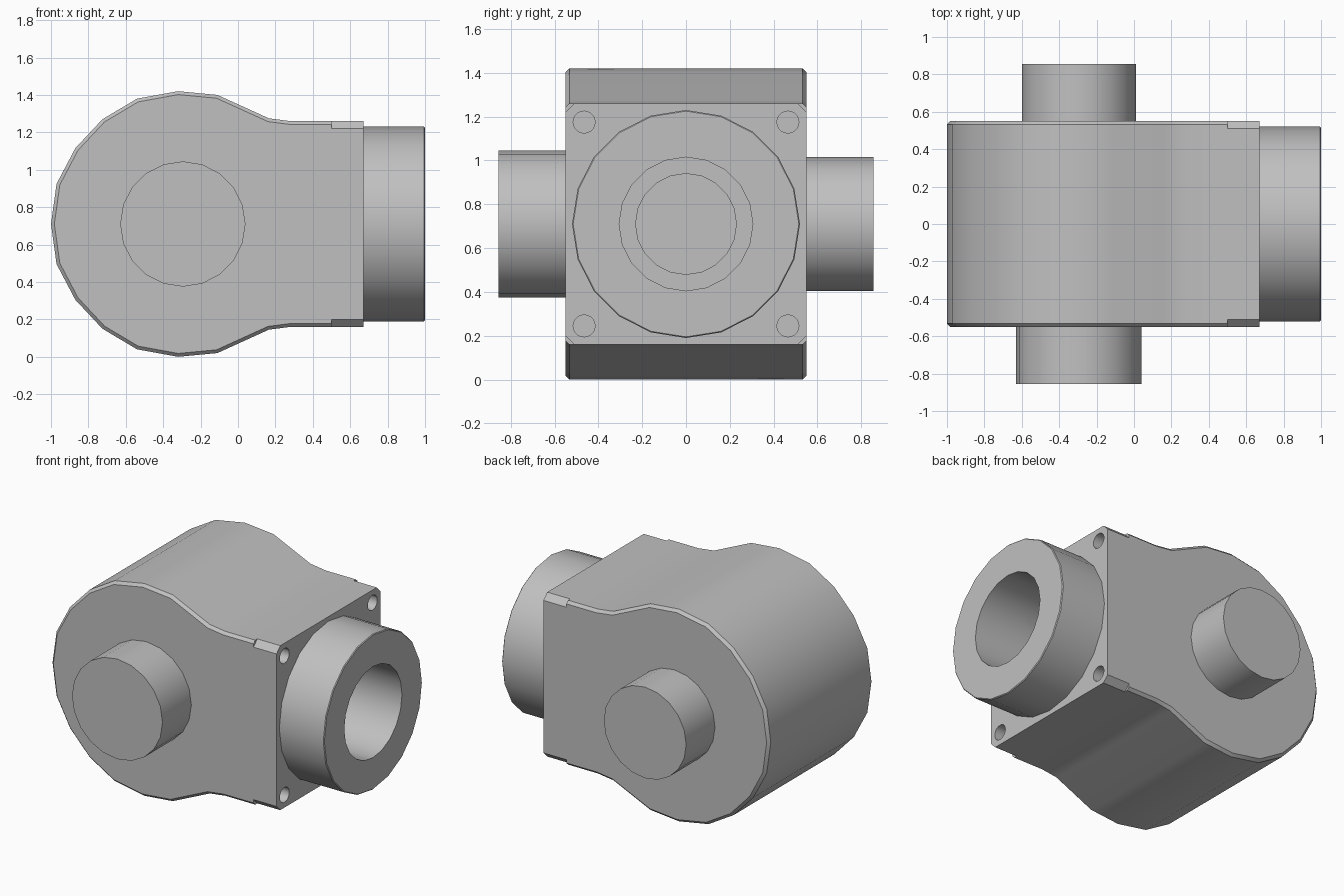
import bpy, bmesh, math
from mathutils import Matrix, Vector

if "Cube" in bpy.data.objects:
    bpy.data.objects.remove(bpy.data.objects["Cube"])

MID = 0.71      # height of all axes
SIDES = 20

grey = bpy.data.materials.new("plain grey")
grey.use_nodes = True
colour = (0.53, 0.53, 0.53, 1)
grey.diffuse_color = colour
grey.node_tree.nodes["Principled BSDF"].inputs["Base Color"].default_value = colour


def make_object(name, bm):
    bmesh.ops.recalc_face_normals(bm, faces=bm.faces)
    mesh = bpy.data.meshes.new(name)
    bm.to_mesh(mesh)
    bm.free()
    mesh.materials.append(grey)
    obj = bpy.data.objects.new(name, mesh)
    bpy.context.collection.objects.link(obj)
    return obj


def lathe(bm, profile, centre, axis, sides=SIDES):
    """Closed turned solid; profile is (distance, radius) along x or y."""
    rings = []
    for d, r in profile:
        ring = []
        for i in range(sides):
            a = math.tau * i / sides
            u, w = r * math.cos(a), r * math.sin(a)
            offset = Vector((d, u, w)) if axis == "x" else Vector((u, d, w))
            ring.append(bm.verts.new(Vector(centre) + offset))
        rings.append(ring)
    for lower, upper in zip(rings, rings[1:]):
        for i in range(sides):
            j = (i + 1) % sides
            bm.faces.new((lower[i], lower[j], upper[j], upper[i]))
    bm.faces.new(rings[0])
    bm.faces.new(rings[-1])


def turned(name, profile, centre, axis):
    bm = bmesh.new()
    lathe(bm, profile, centre, axis)
    return make_object(name, bm)


def prism(points, direction):
    """Extrude an outline of 3D points."""
    bm = bmesh.new()
    face = bm.faces.new([bm.verts.new(p) for p in points])
    result = bmesh.ops.extrude_face_region(bm, geom=[face])
    moved = [g for g in result["geom"] if isinstance(g, bmesh.types.BMVert)]
    bmesh.ops.translate(bm, verts=moved, vec=direction)
    return bm


# Rounded housing with chamfered side outlines
upper = [(-0.97, 0.215), (-0.87, 0.405), (-0.725, 0.56), (-0.54, 0.67),
         (-0.32, 0.71), (-0.11, 0.69), (0.165, 0.565), (0.28, 0.55), (0.6, 0.55)]
outline = [(-1.0, 0)] + upper + [(x, -z) for x, z in reversed(upper)]
bm = prism([(x, -0.55, MID + z) for x, z in outline], (0, 1.1, 0))
rims = [e for e in bm.edges if abs(e.verts[0].co.y - e.verts[1].co.y) < 0.01]
bmesh.ops.bevel(bm, geom=rims, offset=0.018, segments=1, affect="EDGES")
bmesh.ops.bisect_plane(bm, geom=bm.verts[:] + bm.edges[:] + bm.faces[:],
                       plane_co=(0.5, 0, 0), plane_no=(1, 0, 0), clear_outer=True)
bmesh.ops.holes_fill(bm, edges=[e for e in bm.edges if e.is_boundary])
housing = make_object("housing", bm)

# Square flange with cut corners
h, c = 0.55, 0.04
corners = [(h, h - c), (h - c, h), (c - h, h), (-h, h - c),
           (-h, c - h), (c - h, -h), (h - c, -h), (h, c - h)]
flange = make_object("flange", prism([(0.5, y, MID + z) for y, z in corners], (0.17, 0, 0)))

# Outlet collar and the two side shafts
collar = turned("outlet_collar", [(0.67, 0.52), (0.995, 0.52), (1.0, 0.515)],
                (0, 0, MID), "x")
front_shaft = turned("front_shaft", [(-0.855, 0.335), (-0.55, 0.335)],
                     (-0.295, 0, MID), "y")
back_shaft = turned("back_shaft", [(0.55, 0.305), (0.855, 0.305)],
                    (-0.295, 0, MID), "y")

# Cutters for the stepped bore and the bolt holes
bore = turned("bore_cutter", [(-0.2, 0.23), (0.1, 0.23), (0.1, 0.305), (1.1, 0.305)],
              (0, 0, MID), "x")
bm = bmesh.new()
for y in (-0.465, 0.465):
    for z in (-0.465, 0.465):
        lathe(bm, [(0.45, 0.05), (0.75, 0.05)], (0, y, MID + z), "x")
bolts = make_object("bolt_hole_cutter", bm)


def activate(obj):
    bpy.ops.object.select_all(action="DESELECT")
    obj.select_set(True)
    bpy.context.view_layer.objects.active = obj


def cut(obj, cutter):
    mod = obj.modifiers.new("cut", "BOOLEAN")
    mod.operation = "DIFFERENCE"
    mod.solver = "EXACT"
    mod.object = cutter
    activate(obj)
    bpy.ops.object.modifier_apply(modifier=mod.name)


for part in (housing, flange, collar):
    cut(part, bore)
cut(flange, bolts)
for cutter in (bore, bolts):
    bpy.data.objects.remove(cutter)

# Smooth curved walls, crisp edges
for part in (housing, flange, collar, front_shaft, back_shaft):
    activate(part)
    bpy.ops.object.shade_smooth_by_angle(angle=math.radians(30))
